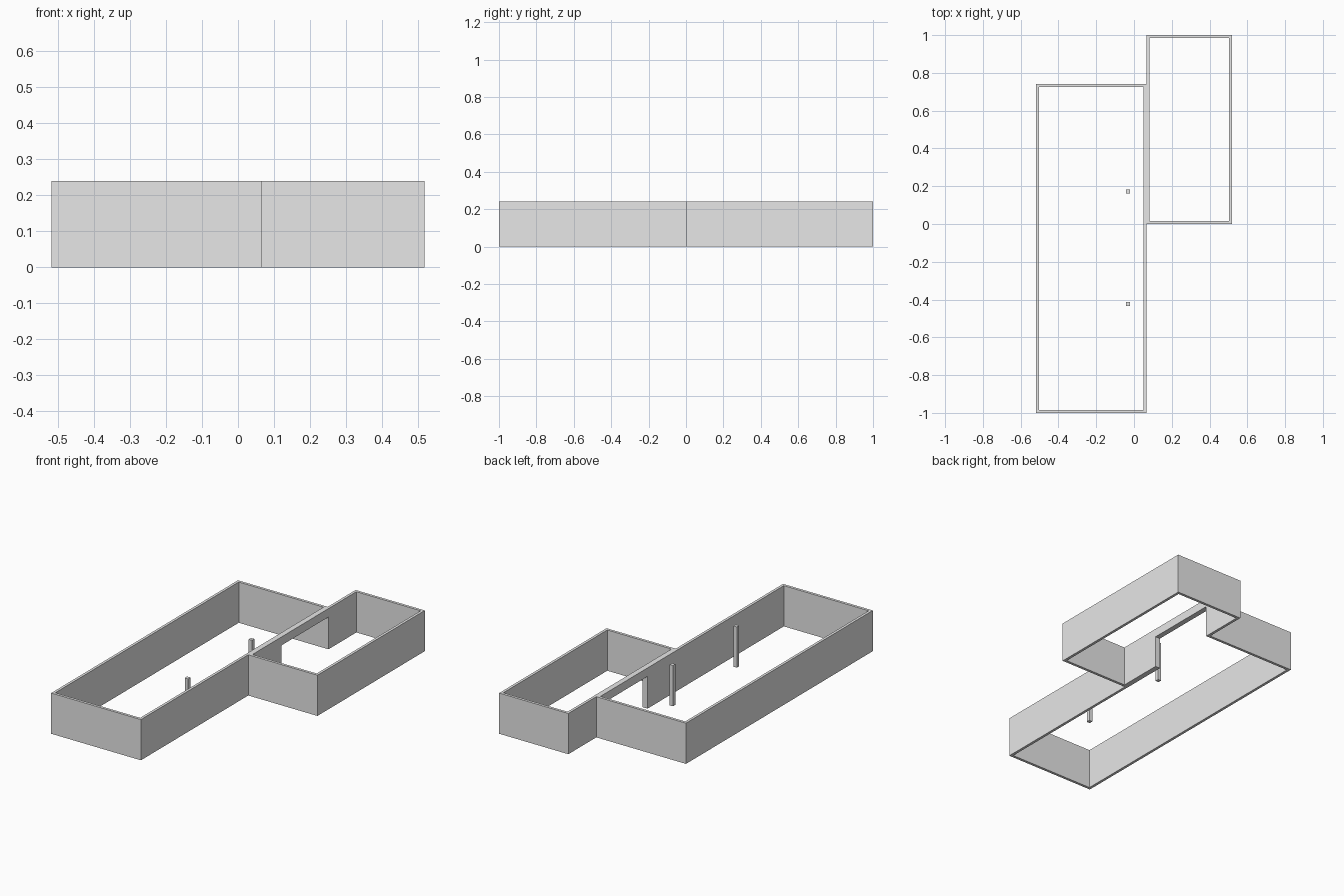
import bpy
import bmesh

cube = bpy.data.objects.get("Cube")
if cube:
    bpy.data.objects.remove(cube, do_unlink=True)

HEIGHT = 0.24          # wall height
T = 0.016              # wall thickness
SHARED = 0.067         # plane where the two rooms meet
SIDE = 0.518           # half of the overall width
LONG_BACK = 0.74       # back of the long room
DOOR_NEAR, DOOR_FAR, DOOR_TOP = 0.285, LONG_BACK - T, 0.19

grey = bpy.data.materials.new("light grey")
grey.use_nodes = True
grey.diffuse_color = (0.8, 0.8, 0.8, 1)
grey.node_tree.nodes["Principled BSDF"].inputs["Base Color"].default_value = (0.8, 0.8, 0.8, 1)


def prism(name, outline, bottom=0.0, top=HEIGHT):
    """Extrude a floor outline between two heights."""
    bm = bmesh.new()
    base = bm.faces.new([bm.verts.new((x, y, bottom)) for x, y in outline])
    extruded = bmesh.ops.extrude_face_region(bm, geom=[base], use_keep_orig=True)
    verts = [v for v in extruded["geom"] if isinstance(v, bmesh.types.BMVert)]
    bmesh.ops.translate(bm, verts=verts, vec=(0, 0, top - bottom))
    bmesh.ops.recalc_face_normals(bm, faces=bm.faces)
    mesh = bpy.data.meshes.new(name)
    bm.to_mesh(mesh)
    bm.free()
    mesh.materials.append(grey)
    obj = bpy.data.objects.new(name, mesh)
    bpy.context.collection.objects.link(obj)
    return obj


def room(name, shared_x, far_x, front, back):
    """Walls of one room, left open along the doorway in the shared wall."""
    t = T if far_x > shared_x else -T
    outer = [(shared_x, DOOR_NEAR), (shared_x, front), (far_x, front),
             (far_x, back), (shared_x, back), (shared_x, DOOR_FAR)]
    inner = [(shared_x + t, back - T), (far_x - t, back - T),
             (far_x - t, front + T), (shared_x + t, front + T),
             (shared_x + t, DOOR_NEAR)]
    if back - T > DOOR_FAR:
        inner.insert(0, (shared_x + t, DOOR_FAR))
    return prism(name, outer + inner)


def rectangle(x0, x1, y0, y1):
    return [(x0, y0), (x1, y0), (x1, y1), (x0, y1)]


# Room walls
room("long_room_walls", SHARED, -SIDE, -1.0, LONG_BACK)
room("short_room_walls", SHARED, SIDE, 0.0, 1.0)

# Lintel over the wide doorway
prism("doorway_lintel", rectangle(SHARED - T, SHARED + T, DOOR_NEAR, DOOR_FAR), DOOR_TOP)

# Free-standing pillars
PILLAR_X, HALF = -0.032, 0.011
for label, y in (("front", -0.423), ("back", 0.172)):
    prism(label + "_pillar", rectangle(PILLAR_X - HALF, PILLAR_X + HALF, y - HALF, y + HALF))
